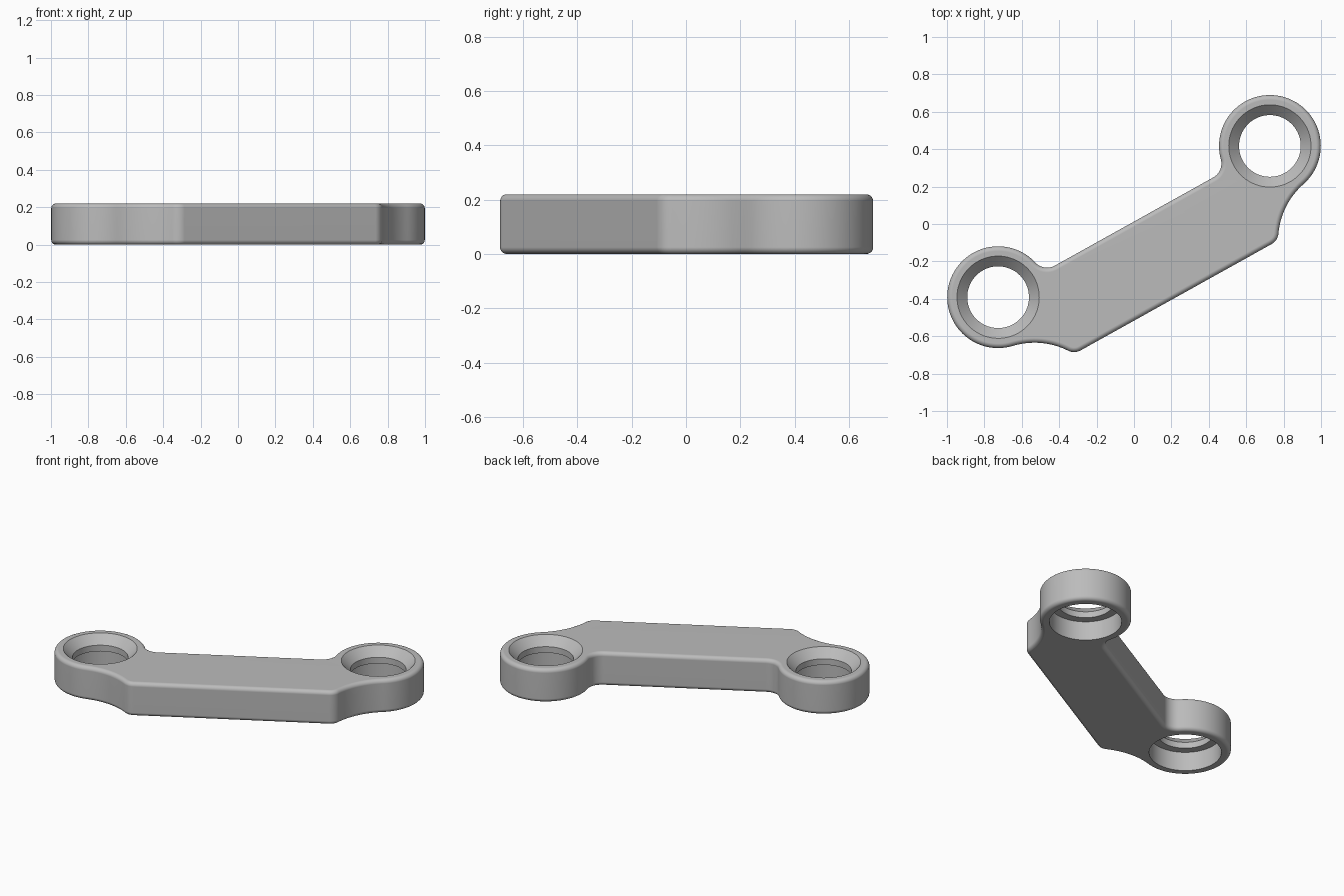
import bpy, bmesh, math
from mathutils import Vector, Matrix

if "Cube" in bpy.data.objects:
    bpy.data.objects.remove(bpy.data.objects["Cube"], do_unlink=True)

HEIGHT = 0.22
ROUND = 0.025                       # edge rounding
EYE_R, TOP_R, SIDE_R, CORNER_R = 0.272, 0.085, 0.4, 0.07
EYE = Vector((-0.8315, 0))          # eye centre along the arm axis
CORNER = Vector((-0.585, -0.393))   # centre of the lower corner rounding
PLACE = Matrix.Translation((0, 0.013, 0)) @ Matrix.Rotation(math.radians(29.1), 4, "Z")


def arc(centre, radius, toward_start, toward_end, ccw, steps):
    """Points on a circle between the directions of two other points."""
    a, b = [math.atan2(*(p - centre).yx) for p in (toward_start, toward_end)]
    turn = (b - a) % math.tau
    if not ccw:
        turn -= math.tau
    return [centre + radius * Vector((math.cos(a + turn * i / steps),
                                      math.sin(a + turn * i / steps)))
            for i in range(steps + 1)]


def circle_meet(p, rp, q, rq):
    """Point at distance rp from p and rq from q, to the right of p to q."""
    d = (q - p).length
    along = (d * d + rp * rp - rq * rq) / (2 * d)
    n = (q - p) / d
    return p + n * along + Vector((n.y, -n.x)) * math.sqrt(rp * rp - along * along)


def new_object(name, bm, material):
    mesh = bpy.data.meshes.new(name)
    bm.to_mesh(mesh)
    bm.free()
    mesh.materials.append(material)
    obj = bpy.data.objects.new(name, mesh)
    bpy.context.collection.objects.link(obj)
    return obj


grey = bpy.data.materials.new("plain grey")
grey.use_nodes = True
grey.diffuse_color = (0.5, 0.5, 0.5, 1)
grey.node_tree.nodes["Principled BSDF"].inputs["Base Color"].default_value = grey.diffuse_color

# Outline of one half: top fillet, eye, side sweep, lower corner
reach = math.sqrt((EYE_R + TOP_R) ** 2 - TOP_R ** 2)
fillet = EYE + Vector((reach, TOP_R))
sweep = circle_meet(EYE, EYE_R + SIDE_R, CORNER, CORNER_R + SIDE_R)
down = Vector((0, -1))
half = arc(fillet, TOP_R, fillet + down, EYE, False, 12)
half += arc(EYE, EYE_R, fillet, sweep, True, 64)[1:]
half += arc(sweep, SIDE_R, EYE, CORNER, False, 16)[1:]
half += arc(CORNER, CORNER_R, sweep, CORNER + down, True, 10)[1:]
outline = half + [Vector((-p.x, p.y)) for p in reversed(half)]

# Arm body: extruded outline with rounded top and bottom edges
bm = bmesh.new()
base = bm.faces.new([bm.verts.new((p.x, p.y, 0)) for p in outline])
top = bmesh.ops.extrude_face_region(bm, geom=[base])["geom"]
bmesh.ops.translate(bm, vec=(0, 0, HEIGHT),
                    verts=[v for v in top if isinstance(v, bmesh.types.BMVert)])
bmesh.ops.recalc_face_normals(bm, faces=bm.faces)
rims = [e for e in bm.edges if abs(e.verts[0].co.z - e.verts[1].co.z) < 0.001]
bmesh.ops.bevel(bm, geom=rims, offset=ROUND, segments=5, profile=0.5, affect="EDGES")
bm.transform(PLACE)
arm = new_object("link_arm", bm, grey)

# Bore cutter: wide bore below, narrow lip, countersink on top
BORE = [(0.215, -0.02), (0.215, 0.125), (0.165, 0.125), (0.165, 0.165), (0.24, 0.24)]
bm = bmesh.new()
for side in (-1, 1):
    rings = [[bm.verts.new((side * EYE.x + r * math.cos(math.tau * i / 72),
                            r * math.sin(math.tau * i / 72), z)) for i in range(72)]
             for r, z in BORE]
    for lower, upper in zip(rings, rings[1:]):
        for i in range(72):
            j = (i + 1) % 72
            bm.faces.new((lower[i], lower[j], upper[j], upper[i]))
    bm.faces.new(rings[0][::-1])
    bm.faces.new(rings[-1])
bmesh.ops.recalc_face_normals(bm, faces=bm.faces)
bm.transform(PLACE)
cutter = new_object("bore_cutter", bm, grey)
cutter.hide_render = True

# Cut both eyes, then drop the cutter
cut = arm.modifiers.new("bores", "BOOLEAN")
cut.operation = "DIFFERENCE"
cut.solver = "EXACT"
cut.object = cutter
bpy.ops.object.select_all(action="DESELECT")
arm.select_set(True)
bpy.context.view_layer.objects.active = arm
bpy.ops.object.modifier_apply(modifier=cut.name)
bpy.data.objects.remove(cutter, do_unlink=True)

# Smooth shading with crisp bore edges and flat broad faces
bpy.ops.object.shade_smooth_by_angle(angle=math.radians(30))
weighted = arm.modifiers.new("weighted normals", "WEIGHTED_NORMAL")
weighted.keep_sharp = True
